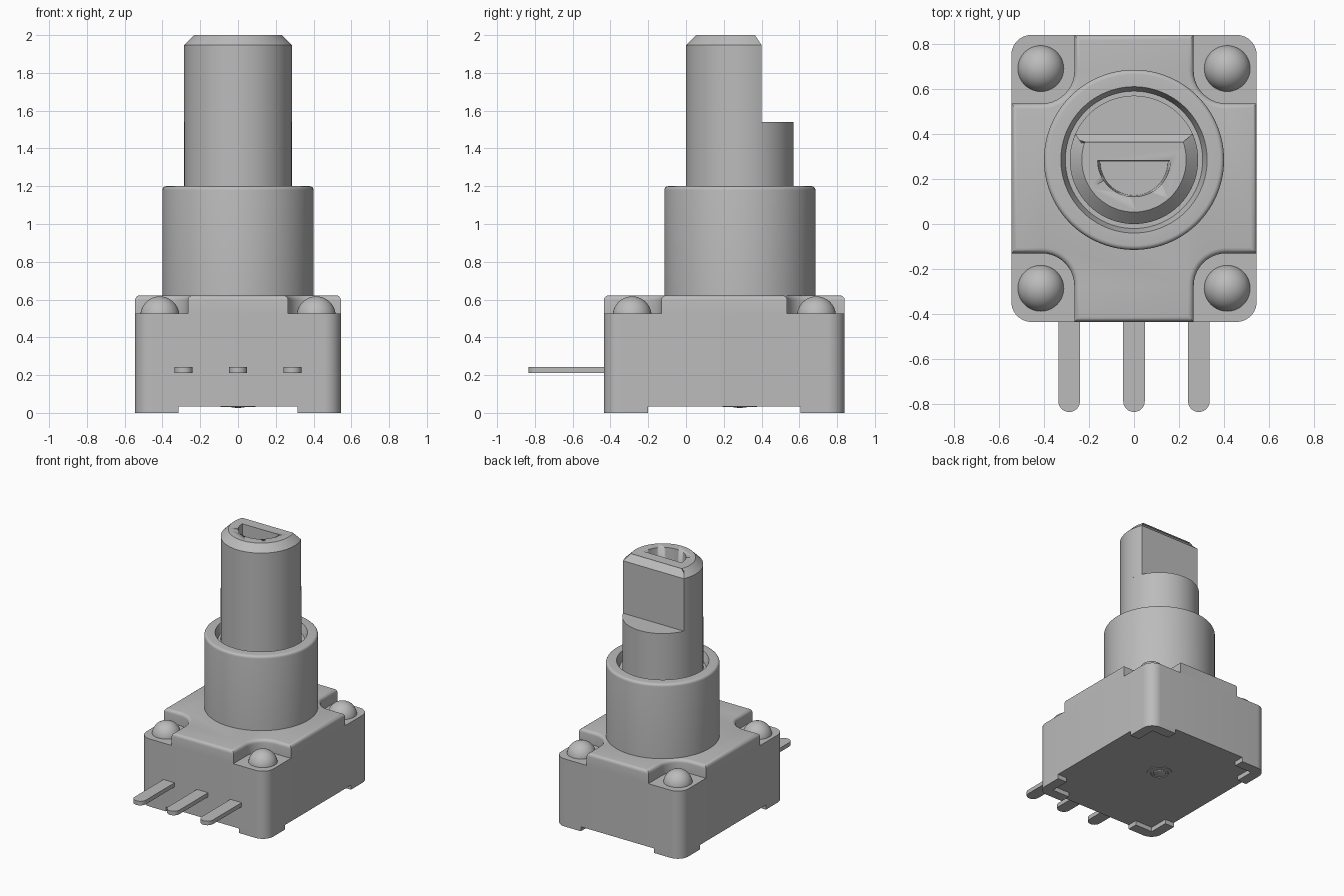
import bpy
import bmesh
from math import sin, cos, pi, radians

cube = bpy.data.objects.get("Cube")
if cube:
    bpy.data.objects.remove(cube, do_unlink=True)

GREY = (0.5, 0.5, 0.5, 1)
metal = bpy.data.materials.new("plain grey")
metal.use_nodes = True
metal.diffuse_color = GREY
metal.node_tree.nodes["Principled BSDF"].inputs["Base Color"].default_value = GREY

MID = 0.2025             # body centre in y
HALF_X, HALF_Y = 0.545, 0.6375
AXIS = 0.285             # shaft centre in y
CORNER = 0.09


def finish(name, bm, smooth=True):
    bmesh.ops.recalc_face_normals(bm, faces=bm.faces)
    mesh = bpy.data.meshes.new(name)
    bm.to_mesh(mesh)
    bm.free()
    obj = bpy.data.objects.new(name, mesh)
    bpy.context.collection.objects.link(obj)
    mesh.materials.append(metal)
    if smooth:
        bpy.ops.object.select_all(action='DESELECT')
        obj.select_set(True)
        bpy.context.view_layer.objects.active = obj
        bpy.ops.object.shade_smooth_by_angle(angle=radians(32))
    return obj


def arc(cx, cy, r, start, end, n=10):
    angles = [radians(start + (end - start) * i / n) for i in range(n + 1)]
    return [(cx + r * cos(a), cy + r * sin(a)) for a in angles]


def prism(name, points, z0, z1, bevel=0, segments=1, taper=1):
    """Extrude an outline upwards, optionally rounding its top edge."""
    bm = bmesh.new()
    face = bm.faces.new([bm.verts.new((x, y, z0)) for x, y in points])
    top = bmesh.ops.extrude_face_region(bm, geom=[face])["geom"]
    for v in [g for g in top if isinstance(g, bmesh.types.BMVert)]:
        v.co.z = z1
    bmesh.ops.recalc_face_normals(bm, faces=bm.faces)
    if bevel:
        edges = [e for e in bm.edges if all(abs(v.co.z - z1) < 1e-5 for v in e.verts)]
        bmesh.ops.bevel(bm, geom=edges, offset=bevel, segments=segments,
                        profile=0.5, affect='EDGES')
    return finish(name, bm)


def lathe(name, profile, x, y, steps=64):
    """Revolve (radius, height) points about a vertical axis."""
    bm = bmesh.new()
    verts = [bm.verts.new((r, 0, z)) for r, z in profile]
    edges = [bm.edges.new(pair) for pair in zip(verts, verts[1:])]
    bmesh.ops.spin(bm, geom=verts + edges, cent=(0, 0, 0), axis=(0, 0, 1),
                   angle=2 * pi, steps=steps)
    bmesh.ops.remove_doubles(bm, verts=bm.verts, dist=1e-5)
    bmesh.ops.translate(bm, verts=bm.verts, vec=(x, y, 0))
    return finish(name, bm)


def four_way(quarter):
    """Mirror a first-quadrant outline into a closed loop around the body."""
    loop = list(quarter)
    loop += [(-x, y) for x, y in reversed(quarter)]
    loop += [(-x, -y) for x, y in quarter]
    loop += [(x, -y) for x, y in reversed(quarter)]
    return [(x, y + MID) for x, y in loop]


# Housing: rounded block with a cross-shaped raised top
corner = arc(HALF_X - CORNER, HALF_Y - CORNER, CORNER, 0, 90)
prism("housing", four_way(corner), 0.035, 0.525)
pocket = [(HALF_X, 0.3325)] + arc(0.41, 0.4775, 0.145, 270, 180) + [(0.265, HALF_Y)]
prism("housing_top", four_way(pocket), 0.525, 0.622, bevel=0.025, segments=4)

# Corner feet and rivet heads
FOOT_X, FOOT_Y, WALL = 0.315, 0.405, 0.08
foot = corner + [(FOOT_X, HALF_Y), (FOOT_X, HALF_Y - WALL),
                 (HALF_X - WALL, HALF_Y - WALL), (HALF_X - WALL, FOOT_Y), (HALF_X, FOOT_Y)]
dome = [(0.103 * cos(radians(a)), 0.514 + 0.103 * sin(radians(a))) for a in range(0, 91, 9)]
for sx, side in ((1, "left"), (-1, "right")):
    for sy, end in ((1, "back"), (-1, "front")):
        prism(f"foot_{end}_{side}", [(sx * x, MID + sy * y) for x, y in foot], 0, 0.036)
        lathe(f"rivet_{end}_{side}", dome, sx * 0.414, MID + sy * 0.488, 40)

# Terminal pins with rounded tips
for i, x in enumerate((-0.288, 0, 0.288)):
    tip = arc(x, -0.787, 0.048, 180, 360, 14)
    prism(f"pin_{i + 1}", tip + [(x + 0.048, -0.4), (x - 0.048, -0.4)], 0.21, 0.242)

# Collar with a rounded rim and chamfered bore
rim = [(0.38 + px, 1.18 + pz) for px, pz in arc(0, 0, 0.02, 0, 90, 5)]
lathe("collar", [(0.4, 0.61)] + rim + [(0.325, 1.2), (0.305, 1.14), (0.27, 1.14)], 0, AXIS, 96)

# Shaft: round lower part, D-shaped upper part with a socket in its end
R = 0.285
lathe("shaft_lower", [(R, 1.12), (R, 1.54), (0, 1.54)], 0, AXIS, 96)
cut = 23.8               # angle where the flat meets the round
shaft = prism("shaft_upper", arc(0, AXIS, R, 180 - cut, 360 + cut, 60),
              1.54, 2.0, bevel=0.053)
cutter = prism("socket_cutter", arc(0, AXIS, 0.167, 180, 360, 32), 1.8, 2.1)
for v in cutter.data.vertices:       # slight draft towards the bottom
    if v.co.z < 1.9:
        v.co.x *= 0.9
        v.co.y = 0.21 + (v.co.y - 0.21) * 0.9
cutter.hide_render = True
mod = shaft.modifiers.new("socket", 'BOOLEAN')
mod.operation = 'DIFFERENCE'
mod.solver = 'EXACT'
mod.object = cutter
bpy.context.view_layer.objects.active = shaft
bpy.ops.object.modifier_apply(modifier=mod.name)
bpy.data.objects.remove(cutter, do_unlink=True)

# Shaft end seen underneath: ring with a small domed centre
lathe("bottom_ring", [(0.092, 0.04), (0.092, 0.03), (0.065, 0.03), (0.06, 0.036)], 0, AXIS, 48)
lathe("bottom_button", [(0.045, 0.036), (0.04, 0.031), (0.025, 0.028), (0, 0.026)], 0, AXIS, 32)
